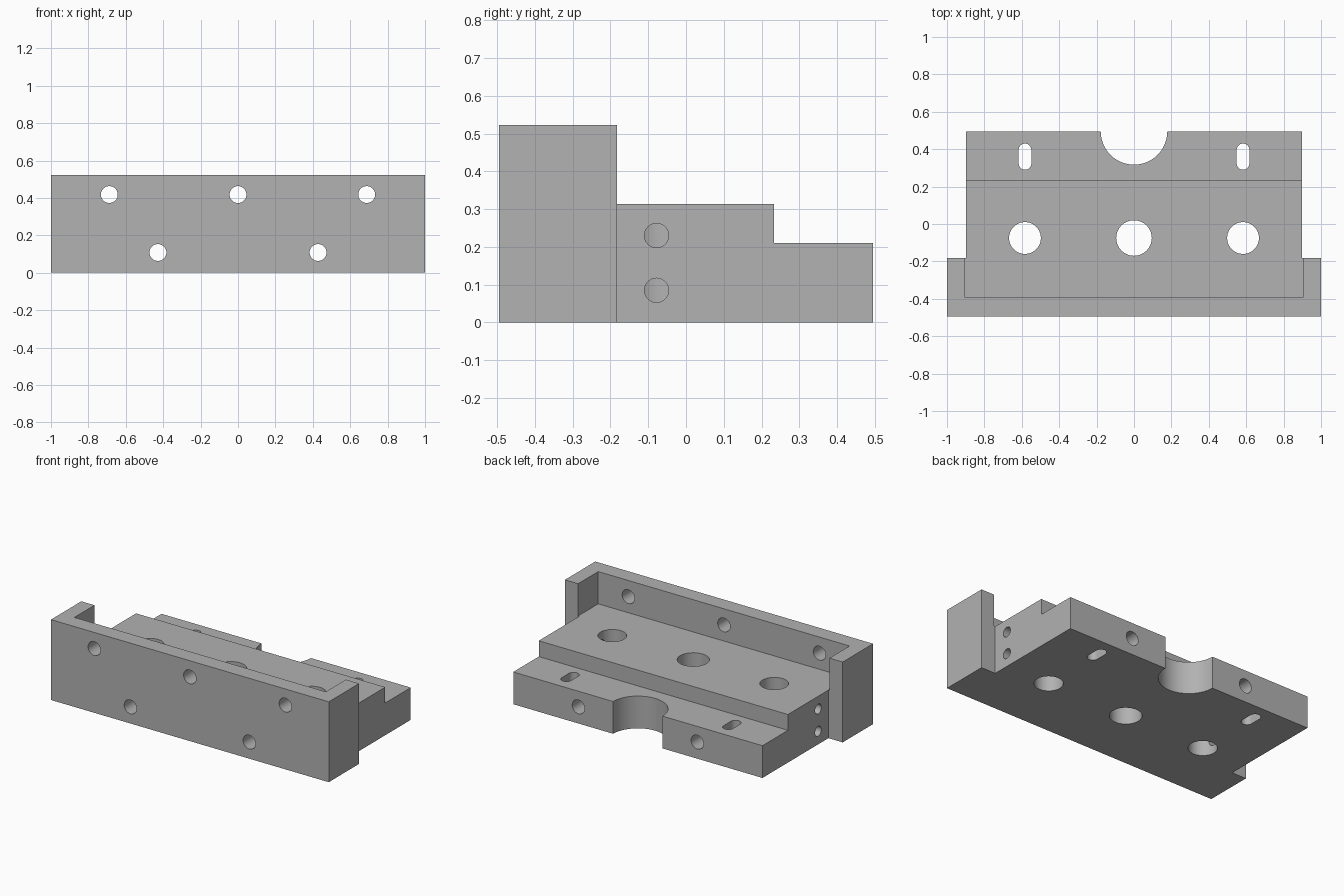
import bpy
import math
from mathutils import Vector

if "Cube" in bpy.data.objects:
    bpy.data.objects.remove(bpy.data.objects["Cube"], do_unlink=True)

grey = bpy.data.materials.new("machined_grey")
grey.use_nodes = True
grey.diffuse_color = (0.445, 0.445, 0.445, 1)
grey.node_tree.nodes["Principled BSDF"].inputs["Base Color"].default_value = grey.diffuse_color


def box(name, low, high):
    low, high = Vector(low), Vector(high)
    bpy.ops.mesh.primitive_cube_add(size=1, location=(low + high) / 2)
    ob = bpy.context.object
    ob.name = name
    ob.scale = high - low
    bpy.ops.object.transform_apply(location=True, rotation=True, scale=True)
    ob.data.materials.append(grey)
    return ob


def cylinder(name, start, end, radius):
    start, end = Vector(start), Vector(end)
    axis = end - start
    bpy.ops.mesh.primitive_cylinder_add(
        vertices=48, radius=radius, depth=axis.length,
        location=(start + end) / 2, rotation=axis.to_track_quat('Z', 'Y').to_euler())
    ob = bpy.context.object
    ob.name = name
    bpy.ops.object.transform_apply(location=True, rotation=True, scale=True)
    ob.data.materials.append(grey)
    return ob


def combine(target, tool, operation='DIFFERENCE'):
    bpy.context.view_layer.objects.active = target
    mod = target.modifiers.new("combine", 'BOOLEAN')
    mod.operation = operation
    mod.solver = 'EXACT'
    mod.object = tool
    bpy.ops.object.modifier_apply(modifier=mod.name)
    bpy.data.objects.remove(tool, do_unlink=True)


def vertical_hole(x, y, radius):
    combine(block, cylinder("hole_cutter", (x, y, -0.2), (x, y, 0.8), radius))


# Wide front bracket joined to the narrower body
block = box("mounting_block", (-1, -0.495, 0), (1, -0.183, 0.523))
combine(block, box("body", (-0.897, -0.3, 0), (0.897, 0.495, 0.45)), 'UNION')

# Pocket behind the front wall, then the lower rear step
combine(block, box("pocket_cutter", (-0.905, -0.39, 0.313), (0.905, 0.8, 0.8)))
combine(block, box("step_cutter", (-1.2, 0.233, 0.21), (1.2, 0.8, 0.7)))

# Rear half-round notch and centre bore
vertical_hole(0, 0.495, 0.178)
vertical_hole(0, -0.075, 0.095)

# Upper front hole in the middle
combine(block, cylinder("hole_cutter", (0, -0.6, 0.418), (0, -0.3, 0.418), 0.045))

for side in (-1, 1):
    # Outer bores
    x = side * 0.583
    vertical_hole(x, -0.075, 0.085)

    # Rounded slots in the rear step
    slot = box("slot_cutter", (x - 0.034, 0.324, -0.1), (x + 0.034, 0.396, 0.4))
    for y in (0.324, 0.396):
        combine(slot, cylinder("slot_end", (x, y, -0.1), (x, y, 0.4), 0.034), 'UNION')
    combine(block, slot)

    # Upper holes through the wall and long lower holes through the block
    u, w = side * 0.688, side * 0.428
    combine(block, cylinder("hole_cutter", (u, -0.6, 0.418), (u, -0.3, 0.418), 0.045))
    combine(block, cylinder("hole_cutter", (w, -0.6, 0.108), (w, 0.6, 0.108), 0.045))

    # Side holes that open into the outer bores
    for z in (0.085, 0.23):
        combine(block, cylinder("hole_cutter", (side * 1.1, -0.078, z), (x, -0.078, z), 0.032))

bpy.ops.object.select_all(action='DESELECT')
block.select_set(True)
bpy.context.view_layer.objects.active = block
bpy.ops.object.shade_smooth_by_angle(angle=math.radians(30))
